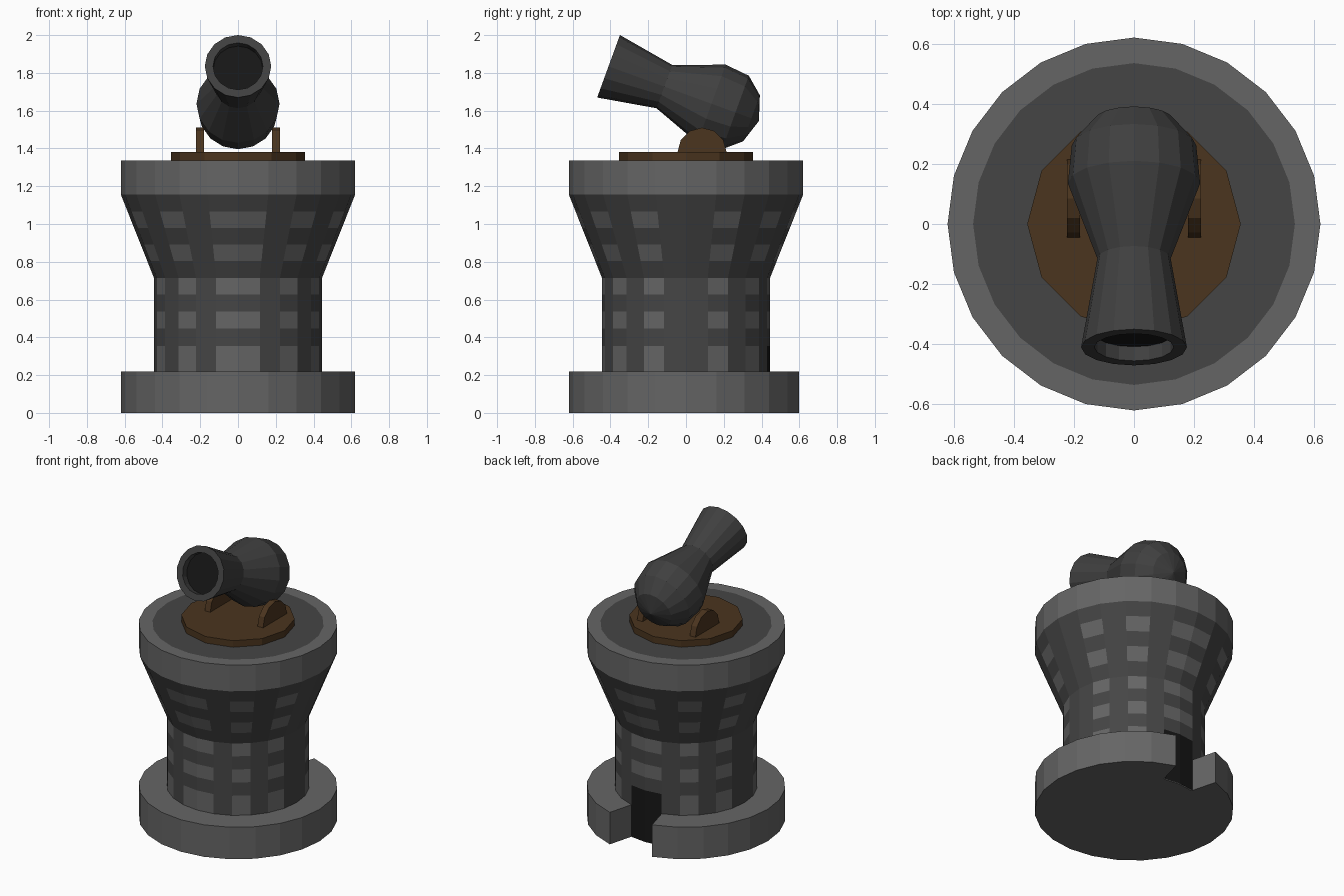
import bpy, bmesh
from math import sin, cos, pi, radians
from mathutils import Matrix

if "Cube" in bpy.data.objects:
    bpy.data.objects.remove(bpy.data.objects["Cube"])


def material(name, r, g, b):
    m = bpy.data.materials.new(name)
    m.diffuse_color = (r, g, b, 1)
    m.use_nodes = True
    m.node_tree.nodes["Principled BSDF"].inputs["Base Color"].default_value = m.diffuse_color
    return m


LIGHT = material("light_stone", 0.13, 0.13, 0.13)
DARK = material("dark_stone", 0.06, 0.06, 0.06)
IRON = material("iron", 0.05, 0.05, 0.05)
BLACK = material("black", 0.008, 0.008, 0.008)
WOOD = material("wood", 0.07, 0.035, 0.013)


def finish(name, bm, mats, matrix=Matrix()):
    bmesh.ops.recalc_face_normals(bm, faces=bm.faces)
    me = bpy.data.meshes.new(name)
    bm.to_mesh(me)
    bm.free()
    for m in mats:
        me.materials.append(m)
    ob = bpy.data.objects.new(name, me)
    ob.matrix_world = matrix
    bpy.context.collection.objects.link(ob)
    return ob


def lathe(name, profile, n, mats, pick, matrix=Matrix(), cap_end=True):
    """Revolve (radius, z) points; pick(row, segment) gives the material slot."""
    bm = bmesh.new()
    rings = []
    for r, z in profile:
        if r == 0:
            rings.append([bm.verts.new((0, 0, z))] * n)
        else:
            rings.append([bm.verts.new((r * cos(2 * pi * i / n), r * sin(2 * pi * i / n), z))
                          for i in range(n)])
    for row in range(len(rings) - 1):
        a, b = rings[row], rings[row + 1]
        for i in range(n):
            j = (i + 1) % n
            vs = list(dict.fromkeys((a[i], a[j], b[j], b[i])))
            bm.faces.new(vs).material_index = pick(row, i)
    if cap_end:
        bm.faces.new(rings[-1]).material_index = pick(len(rings) - 1, 0)
    return finish(name, bm, mats, matrix)


def prism(name, points, depth, mat, matrix=Matrix()):
    """Extrude a flat outline along local z."""
    bm = bmesh.new()
    face = bm.faces.new([bm.verts.new((x, y, 0)) for x, y in points])
    out = bmesh.ops.extrude_face_region(bm, geom=[face])
    bmesh.ops.translate(bm, vec=(0, 0, depth),
                        verts=[v for v in out["geom"] if isinstance(v, bmesh.types.BMVert)])
    return finish(name, bm, [mat], matrix)


def arc(r, degrees):
    return [(r * cos(radians(a)), r * sin(radians(a))) for a in degrees]


# Base ring with the doorway notch at the back
prism("base_ring", arc(0.62, range(105, 436, 15)) + arc(0.438, (75, 90, 105)), 0.22, LIGHT)

# Tower: straight column, flared top, rim and floor, with checkered stonework
column = [(0.445, z) for z in (0, 0.355, 0.446, 0.536, 0.626, 0.715)]
flare = [(0.445 + 0.175 * (z - 0.715) / 0.44, z) for z in (0.803, 0.891, 0.979, 1.067, 1.155)]
rim = [(0.62, 1.335), (0.535, 1.335)]


def stone(row, seg):
    m = seg % 12
    bright_column = (5 - m if m < 6 else m - 6) % 2 == 0
    if row == 0 and seg in (5, 6):
        return 2                                   # doorway
    if row in (10, 11):
        return 0                                   # rim
    if row in (0, 2, 4, 6, 8) and bright_column:
        return 0
    return 1


lathe("tower", column + flare + rim, 24, [LIGHT, DARK, BLACK], stone)

# Wooden turntable
prism("turntable", arc(0.355, range(0, 360, 30)), 0.045, WOOD, Matrix.Translation((0, 0, 1.335)))

# Half-round brackets either side of the barrel
stand_up = Matrix(((0, 0, 1, 0), (1, 0, 0, 0), (0, 1, 0, 0), (0, 0, 0, 1)))
for side, x in (("left", -0.222), ("right", 0.18)):
    prism(side + "_bracket", arc(0.13, range(0, 181, 30)), 0.042, WOOD,
          Matrix.Translation((x, 0.085, 1.38)) @ stand_up)

# Barrel: from bore floor over the muzzle to the rounded breech, tilted up 20 degrees
barrel = [(0, 0.05), (0.132, 0.05), (0.132, 0), (0.176, 0), (0.122, 0.314),
          (0.22, 0.58), (0.207, 0.715), (0.13, 0.805), (0, 0.847)]
lathe("barrel", barrel, 16, [IRON, BLACK], lambda row, seg: 1 if row == 0 else 0,
      Matrix.Translation((0, -0.41, 1.835)) @ Matrix.Rotation(radians(-110), 4, "X"),
      cap_end=False)
